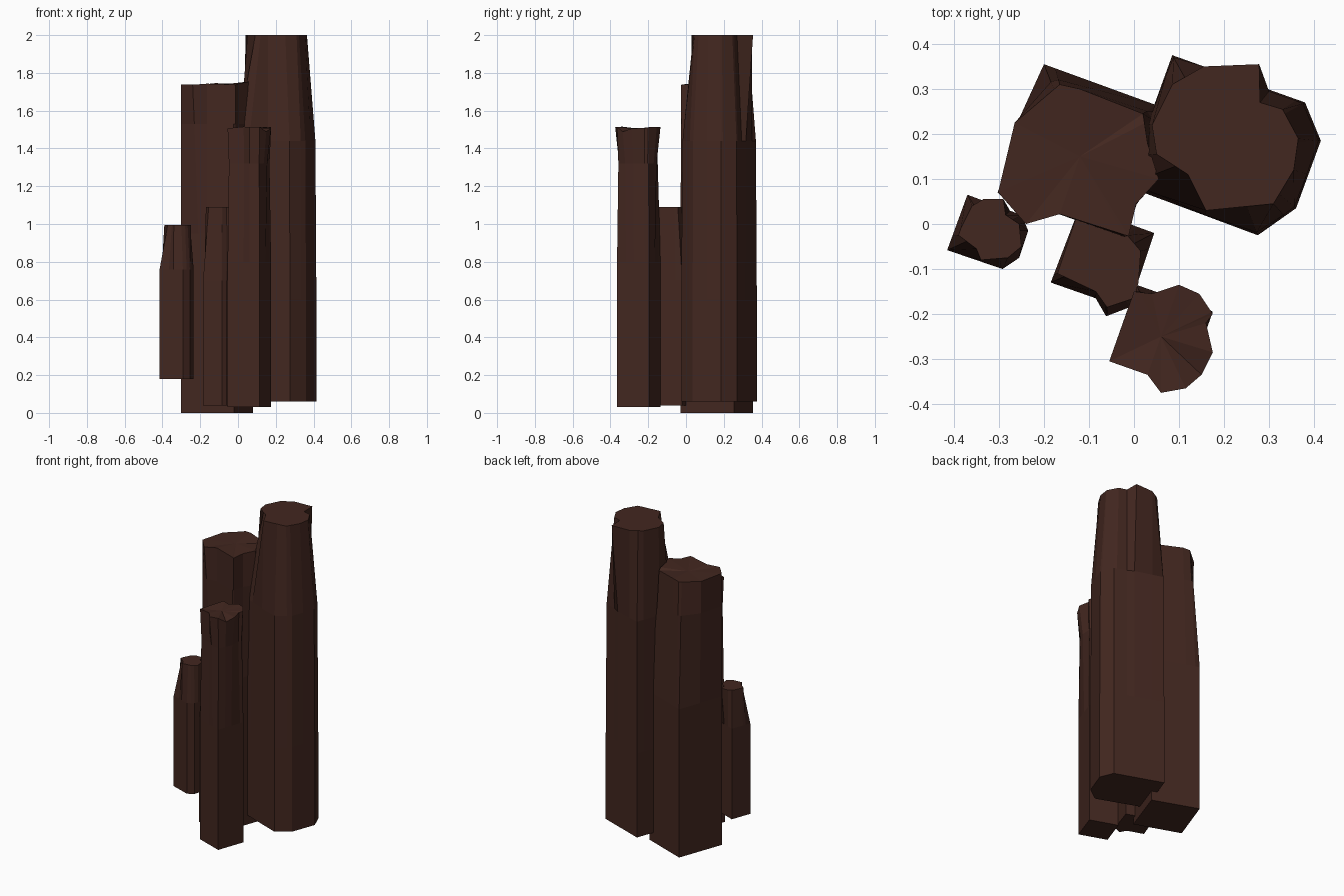
import bpy, bmesh, math, random
from mathutils import Vector
from mathutils.geometry import intersect_line_line_2d

random.seed(4)
mat = bpy.data.materials.new("dark_brown_rock")
mat.diffuse_color = (0.055, 0.02, 0.014, 1)


def ray_hit(poly, centre, angle):
    """Farthest outline point seen from the centre in one direction."""
    d = Vector((math.cos(angle), math.sin(angle)))
    best = 0
    for i, p in enumerate(poly):
        a, e = Vector(p) - centre, Vector(poly[i - 1]) - Vector(p)
        den = d.x * e.y - d.y * e.x
        if abs(den) < 1e-9:
            continue
        r = (a.x * e.y - a.y * e.x) / den
        s = (a.x * d.y - a.y * d.x) / den
        if r > 0 and -1e-4 <= s <= 1.0001:
            best = max(best, r)
    return d * best


def column(name, centre, base, top, rings, jitter=0, dent=None):
    """Loft a base outline to a top outline; rings are (z, blend, scale)."""
    c = Vector(centre)
    raw = sorted(math.atan2(p[1] - c.y, p[0] - c.x) for p in base + top)
    angles = [a for i, a in enumerate(raw) if i == 0 or a - raw[i - 1] > 0.004]
    low = [ray_hit(base, c, a) for a in angles]
    high = [ray_hit(top, c, a) for a in angles]
    bm = bmesh.new()
    loops = []
    for z, t, s in rings:
        loop = []
        for b, h in zip(low, high):
            p = c + b.lerp(h, t) * s
            loop.append(bm.verts.new((p.x, p.y, z)))
        loops.append(loop)
    n = len(angles)
    for a, b in zip(loops, loops[1:]):
        for i in range(n):
            j = (i + 1) % n
            bm.faces.new((a[i], a[j], b[j], b[i]))
    bm.faces.new(loops[0][::-1])
    # flat tops are one face, broken tops are an uneven fan
    if jitter:
        for v in loops[-1]:
            v.co.z += random.uniform(-jitter, jitter)
            if dent and (v.co.xy - Vector(dent[:2])).length < 0.04:
                v.co.z -= dent[2]
        m = bm.verts.new((c.x, c.y, rings[-1][0] - jitter))
        for i in range(n):
            bm.faces.new((loops[-1][i], loops[-1][(i + 1) % n], m))
    else:
        bm.faces.new(loops[-1])
    me = bpy.data.meshes.new(name)
    bm.to_mesh(me)
    bm.free()
    ob = bpy.data.objects.new(name, me)
    bpy.context.collection.objects.link(ob)
    me.materials.append(mat)


# tallest column, tapered above 1.44
column("tall_column", (0.2, 0.17),
       [(0.085, 0.375), (0.38, 0.27), (0.415, 0.185), (0.36, 0.035),
        (0.275, -0.025), (-0.02, 0.085)],
       [(0.04, 0.22), (0.085, 0.31), (0.155, 0.35), (0.278, 0.355),
        (0.28, 0.27), (0.33, 0.255), (0.365, 0.19), (0.355, 0.12),
        (0.31, 0.045), (0.16, 0.03), (0.12, 0.11), (0.05, 0.155)],
       [(0.06, 0, 1), (0.6, 0, 1), (1.44, 0.1, 1), (2, 1, 1)])

# square back column with a broken top
column("back_column", (-0.12, 0.15),
       [(-0.2, 0.355), (0.08, 0.253), (-0.02, -0.03), (-0.303, 0.07)],
       [(-0.302, 0.07), (-0.265, 0.225), (-0.165, 0.31), (-0.12, 0.3),
        (0.02, 0.245), (0.03, 0.18), (0.055, 0.1), (0.005, 0.045),
        (-0.012, -0.027), (-0.165, 0.022), (-0.24, 0.0)],
       [(0, 0, 1), (0.95, 0, 1), (1.53, 0.7, 1), (1.745, 1, 1)], 0.01)

# front column with a waist and a chipped top
column("front_column", (0.06, -0.25),
       [(-0.055, -0.305), (0.005, -0.135), (0.175, -0.195), (0.115, -0.365)],
       [(-0.055, -0.305), (0.0, -0.15), (0.04, -0.155), (0.1, -0.135),
        (0.145, -0.155), (0.175, -0.2), (0.16, -0.22), (0.175, -0.285),
        (0.15, -0.335), (0.115, -0.365), (0.06, -0.375), (0.03, -0.335)],
       [(0.03, 0, 1), (0.8, 0, 1), (1.32, 0.5, 0.94), (1.51, 1, 1)],
       0.006, (0.15, -0.32, 0.025))

# middle column
column("middle_column", (-0.07, -0.08),
       [(-0.185, -0.13), (-0.085, -0.165), (-0.062, -0.205),
        (-0.01, -0.185), (0.045, -0.02), (-0.12, 0.04)],
       [(-0.13, 0.01), (-0.17, -0.11), (-0.085, -0.15), (-0.06, -0.185),
        (0.0, -0.165), (0.01, -0.13), (0.015, -0.06), (-0.015, -0.025)],
       [(0.04, 0, 1), (0.7, 0, 1), (1.09, 1, 1)])

# short raised column at the left
column("short_column", (-0.32, -0.015),
       [(-0.37, 0.065), (-0.25, 0.02), (-0.235, -0.015), (-0.255, -0.075),
        (-0.292, -0.1), (-0.415, -0.058)],
       [(-0.385, -0.01), (-0.36, 0.04), (-0.335, 0.055), (-0.29, 0.055),
        (-0.285, 0.02), (-0.255, 0.0), (-0.25, -0.05), (-0.28, -0.075),
        (-0.34, -0.08), (-0.35, -0.055), (-0.39, -0.025)],
       [(0.18, 0, 1), (0.76, 0, 1), (0.995, 1, 1)])
